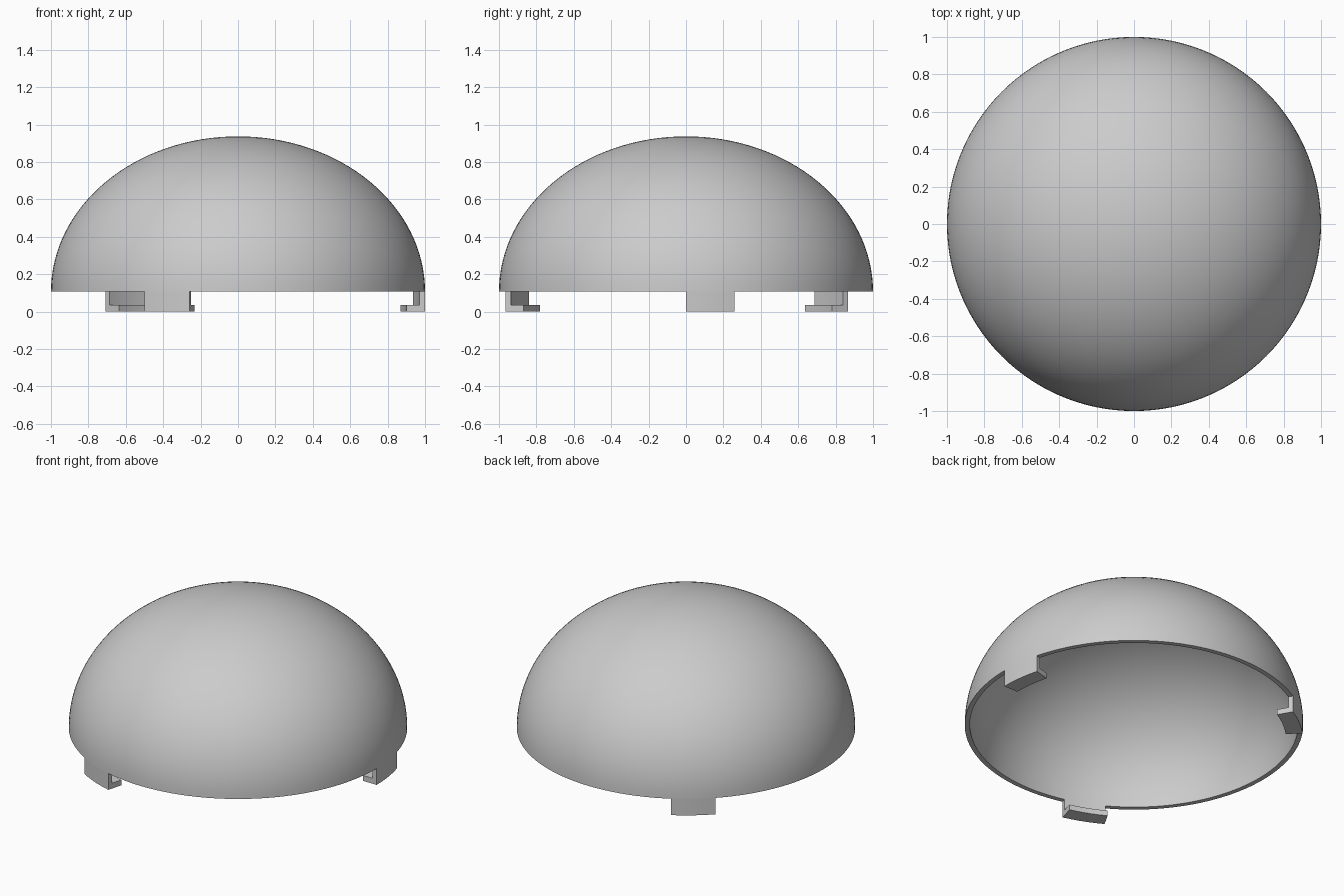
import bpy
import bmesh
from math import sin, cos, pi, radians

cube = bpy.data.objects.get("Cube")
if cube:
    bpy.data.objects.remove(cube, do_unlink=True)

grey = bpy.data.materials.new("plain grey")
grey.use_nodes = True
colour = (0.6, 0.6, 0.6, 1)
grey.diffuse_color = colour
grey.node_tree.nodes["Principled BSDF"].inputs["Base Color"].default_value = colour

RIM = 0.107      # height of the dome's lower edge
RISE = 0.83      # dome height above the rim
WALL = 0.03


def sweep(name, profile, start, angle, steps):
    """Sweep a closed (radius, height) profile around z; cap it if not a full turn."""
    bm = bmesh.new()
    full = abs(angle - 2 * pi) < 1e-6
    rings = []
    for i in range(steps if full else steps + 1):
        a = start + angle * i / steps
        rings.append([bm.verts.new((r * cos(a), r * sin(a), z)) for r, z in profile])
    n = len(profile)
    for i in range(steps):
        a, b = rings[i], rings[(i + 1) % len(rings)]
        for j in range(n):
            k = (j + 1) % n
            if profile[j][0] or profile[k][0]:
                bm.faces.new((a[j], a[k], b[k], b[j]))
    if not full:
        bm.faces.new(rings[0])
        bm.faces.new(rings[-1])
    # Weld the poles, then make the normals point outward
    bmesh.ops.remove_doubles(bm, verts=bm.verts, dist=1e-5)
    bmesh.ops.recalc_face_normals(bm, faces=bm.faces)
    mesh = bpy.data.meshes.new(name)
    bm.to_mesh(mesh)
    bm.free()
    mesh.materials.append(grey)
    obj = bpy.data.objects.new(name, mesh)
    bpy.context.collection.objects.link(obj)
    bpy.ops.object.select_all(action="DESELECT")
    obj.select_set(True)
    bpy.context.view_layer.objects.active = obj
    bpy.ops.object.shade_smooth_by_angle(angle=radians(30))
    return obj


def arc(radius, rise, steps=32):
    """Quarter ellipse from the rim up to the pole."""
    pts = [(radius * cos(pi / 2 * i / steps), RIM + rise * sin(pi / 2 * i / steps))
           for i in range(steps)]
    return pts + [(0, RIM + rise)]


# Hollow dome shell
shell = arc(1, RISE) + arc(1 - WALL, RISE - WALL)[::-1]
sweep("dome_shell", shell, 0, 2 * pi, 120)

# Three hooked locking tabs under the rim
hook = [(1, RIM), (1, 0), (0.9, 0), (0.9, 0.035), (1 - WALL, 0.035), (1 - WALL, RIM)]
for i, place in enumerate(("left", "back_right", "front_right")):
    sweep("locking_tab_" + place, hook, i * 2 * pi / 3, radians(15), 5)
